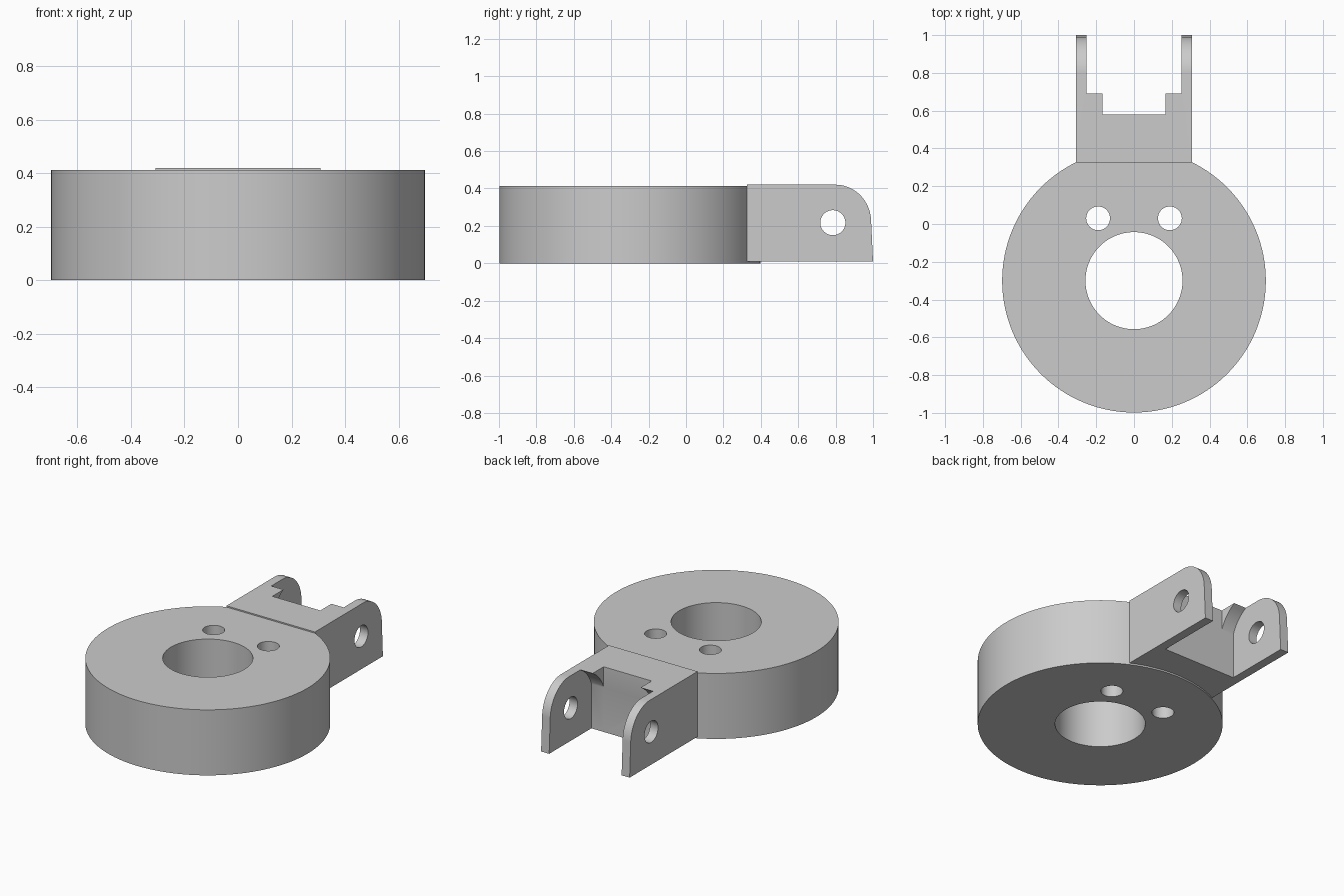
import bpy, bmesh
from math import cos, sin, pi, radians
from mathutils import Vector

if "Cube" in bpy.data.objects:
    bpy.data.objects.remove(bpy.data.objects["Cube"], do_unlink=True)

grey = bpy.data.materials.new("plain grey")
grey.use_nodes = True
colour = (0.6, 0.6, 0.6, 1)
grey.diffuse_color = colour
grey.node_tree.nodes["Principled BSDF"].inputs["Base Color"].default_value = colour


def arc(cx, cy, rx, ry, start, end, steps):
    """Points on an elliptical arc, angles in degrees."""
    angles = [radians(start + (end - start) * i / steps) for i in range(steps + 1)]
    return [(cx + rx * cos(a), cy + ry * sin(a)) for a in angles]


def circle(cx, cy, r, steps):
    return arc(cx, cy, r, r, 0, 360, steps)[:-1]


def prism(name, profile, low, high, axis):
    """Extrude an xy profile along z, or a yz profile along x."""
    bm = bmesh.new()
    place = (lambda p: (low, *p)) if axis == "x" else (lambda p: (*p, low))
    face = bm.faces.new([bm.verts.new(place(p)) for p in profile])
    new = bmesh.ops.extrude_face_region(bm, geom=[face])["geom"]
    depth = high - low
    move = Vector((depth, 0, 0)) if axis == "x" else Vector((0, 0, depth))
    bmesh.ops.translate(bm, vec=move, verts=[v for v in new if isinstance(v, bmesh.types.BMVert)])
    bmesh.ops.recalc_face_normals(bm, faces=bm.faces)
    mesh = bpy.data.meshes.new(name)
    bm.to_mesh(mesh)
    bm.free()
    mesh.materials.append(grey)
    obj = bpy.data.objects.new(name, mesh)
    bpy.context.collection.objects.link(obj)
    return obj


def select(obj):
    bpy.ops.object.select_all(action="DESELECT")
    obj.select_set(True)
    bpy.context.view_layer.objects.active = obj


def cut(obj, cutter):
    """Subtract the cutter and remove it."""
    mod = obj.modifiers.new("cut", "BOOLEAN")
    mod.operation = "DIFFERENCE"
    mod.solver = "EXACT"
    mod.object = cutter
    select(obj)
    bpy.ops.object.modifier_apply(modifier=mod.name)
    bpy.data.objects.remove(cutter, do_unlink=True)


# Round body with a centre bore and two small holes
disc = prism("disc_body", circle(0, -0.3, 0.698, 128), 0, 0.412, "z")
cut(disc, prism("bore_cutter", circle(0, -0.3, 0.257, 96), -0.2, 0.6, "z"))
for side in (-1, 1):
    cut(disc, prism("hole_cutter", circle(side * 0.19, 0.03, 0.063, 48), -0.2, 0.6, "z"))

# Hinge bracket with rounded arm ends
outline = [(0.325, 0.01), (0.325, 0.42)] + arc(0.8, 0.22, 0.19, 0.2, 90, 0, 24) + [(1.0, 0.01)]
bracket = prism("hinge_bracket", outline, -0.308, 0.308, "x")

# Space between the arms, leaving hollowed shoulders at the top
hollow = arc(0.797, 0.215, 0.23, 0.23, 161, 117, 14)
hollow[0], hollow[-1] = (0.58, hollow[0][1]), (0.69, 0.42)
slot = [(0.58, -0.2)] + hollow + [(0.69, 0.6), (1.2, 0.6), (1.2, -0.2)]
cut(bracket, prism("slot_cutter", slot, -0.252, 0.252, "x"))

# Deeper notch between the shoulders
notch = [(0.58, -0.2), (0.58, 0.6), (1.2, 0.6), (1.2, -0.2)]
cut(bracket, prism("notch_cutter", notch, -0.167, 0.167, "x"))

# Pin hole through both arms
cut(bracket, prism("pin_cutter", circle(0.785, 0.217, 0.067, 48), -0.5, 0.5, "x"))

for part in (disc, bracket):
    select(part)
    bpy.ops.object.shade_smooth_by_angle(angle=radians(30))
